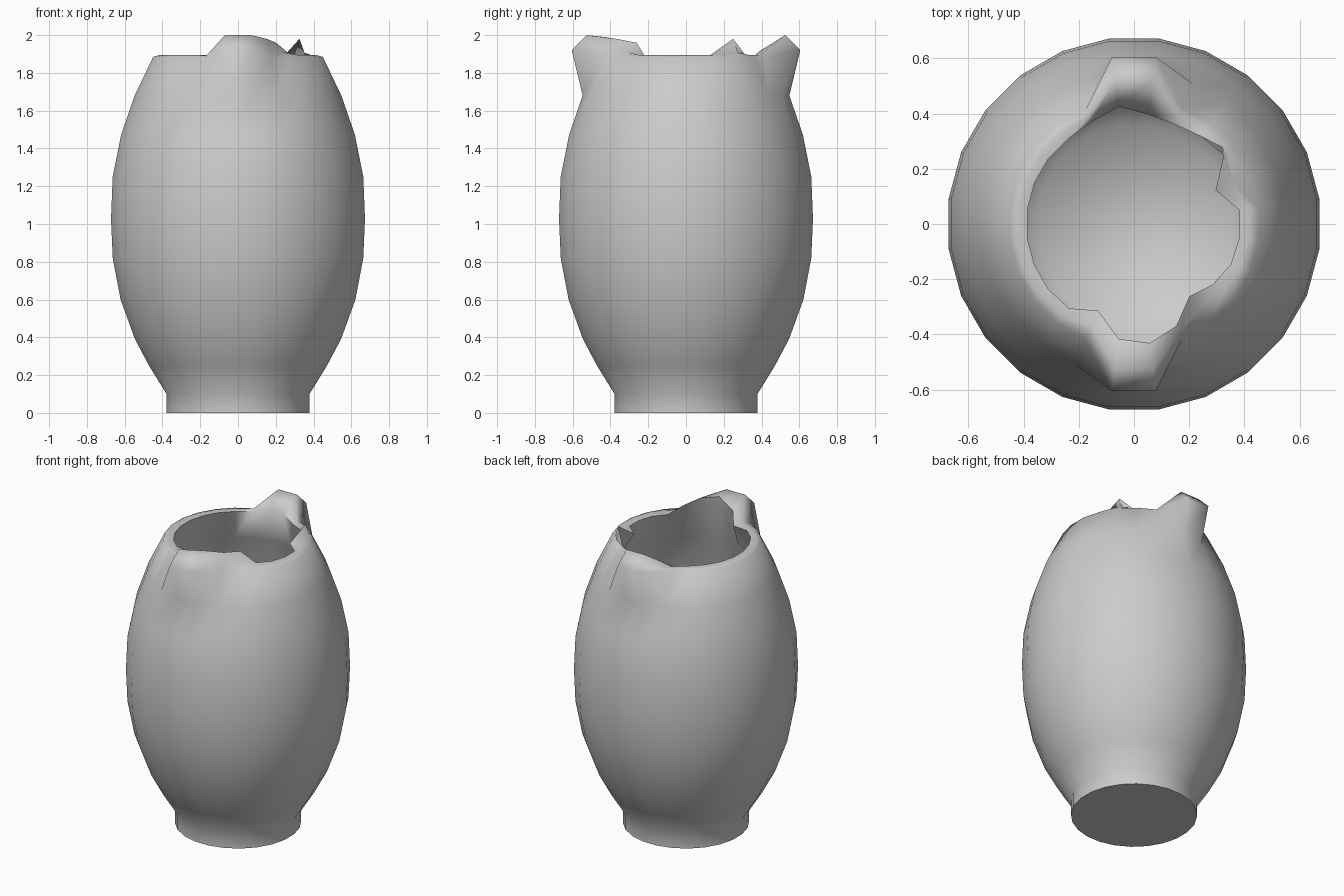
import bpy, bmesh
from math import cos, sin, radians

cube = bpy.data.objects.get("Cube")
if cube:
    bpy.data.objects.remove(cube, do_unlink=True)

SEGMENTS = 24
STEP = 360 / SEGMENTS

# Outer and inner wall profiles as (radius, height)
OUTER = [(.382, 0), (.382, .1), (.475, .25), (.55, .39), (.627, .6), (.669, .82),
         (.678, 1.03), (.669, 1.25), (.625, 1.47), (.552, 1.68)]
INNER = [(.47, 1.68), (.56, 1.47), (.605, 1.25), (.61, 1.03), (.6, .82),
         (.56, .6), (.48, .39), (.36, .2)]

# Radius of the chipped inner lip, one value per segment, starting near +x
LIP = [.385, .32, .41, .40, .39, .40, .43, .40, .39, .39, .39, .39,
       .39, .39, .39, .385, .34, .42, .435, .40, .33, .36, .38, .385]
# Lip and crown heights where the rim leaves its plain level
LEVEL = 1.89
LIP_Z = {2: 1.98, 5: 1.92, 6: 1.92, 17: 1.93, 18: 1.99, 19: 1.98, 20: 1.96}
CROWN_Z = {2: 1.91, 5: 2.0, 6: 2.0, 17: 2.0, 18: 2.0, 19: 1.95, 20: 1.91}
LUGS = (5, 6, 17, 18)


def add_ring(bm, points):
    """One closed ring from a list of (radius, height)."""
    ring = []
    for i, (r, z) in enumerate(points):
        a = radians((i + .5) * STEP)
        ring.append(bm.verts.new((r * cos(a), r * sin(a), z)))
    return ring


def bridge(bm, low, high):
    for i in range(SEGMENTS):
        j = (i + 1) % SEGMENTS
        bm.faces.new((low[i], low[j], high[j], high[i]))


bm = bmesh.new()
rings = [add_ring(bm, [p] * SEGMENTS) for p in OUTER]

# Broken rim with the two pulled-out lugs at the front and back
span = range(SEGMENTS)
rings.append(add_ring(bm, [(.61, 1.92) if i in LUGS else (.453, 1.885) for i in span]))
rings.append(add_ring(bm, [(.53 if i in LUGS else (LIP[i] + .453) / 2,
                            CROWN_Z.get(i, LEVEL + .004)) for i in span]))
rings.append(add_ring(bm, [(LIP[i], LIP_Z.get(i, LEVEL)) for i in span]))

# Hollow inside
rings += [add_ring(bm, [p] * SEGMENTS) for p in INNER]
for low, high in zip(rings, rings[1:]):
    bridge(bm, low, high)
bm.faces.new(rings[-1])
bm.faces.new(list(reversed(rings[0])))

mesh = bpy.data.meshes.new("jar")
bm.to_mesh(mesh)
bm.free()
jar = bpy.data.objects.new("jar", mesh)
bpy.context.collection.objects.link(jar)

# Plain grey clay
clay = bpy.data.materials.new("grey clay")
clay.use_nodes = True
color = (.6, .6, .6, 1)
clay.diffuse_color = color
clay.node_tree.nodes["Principled BSDF"].inputs["Base Color"].default_value = color
mesh.materials.append(clay)

bpy.ops.object.select_all(action='DESELECT')
jar.select_set(True)
bpy.context.view_layer.objects.active = jar
bpy.ops.object.shade_smooth_by_angle(angle=radians(75))
